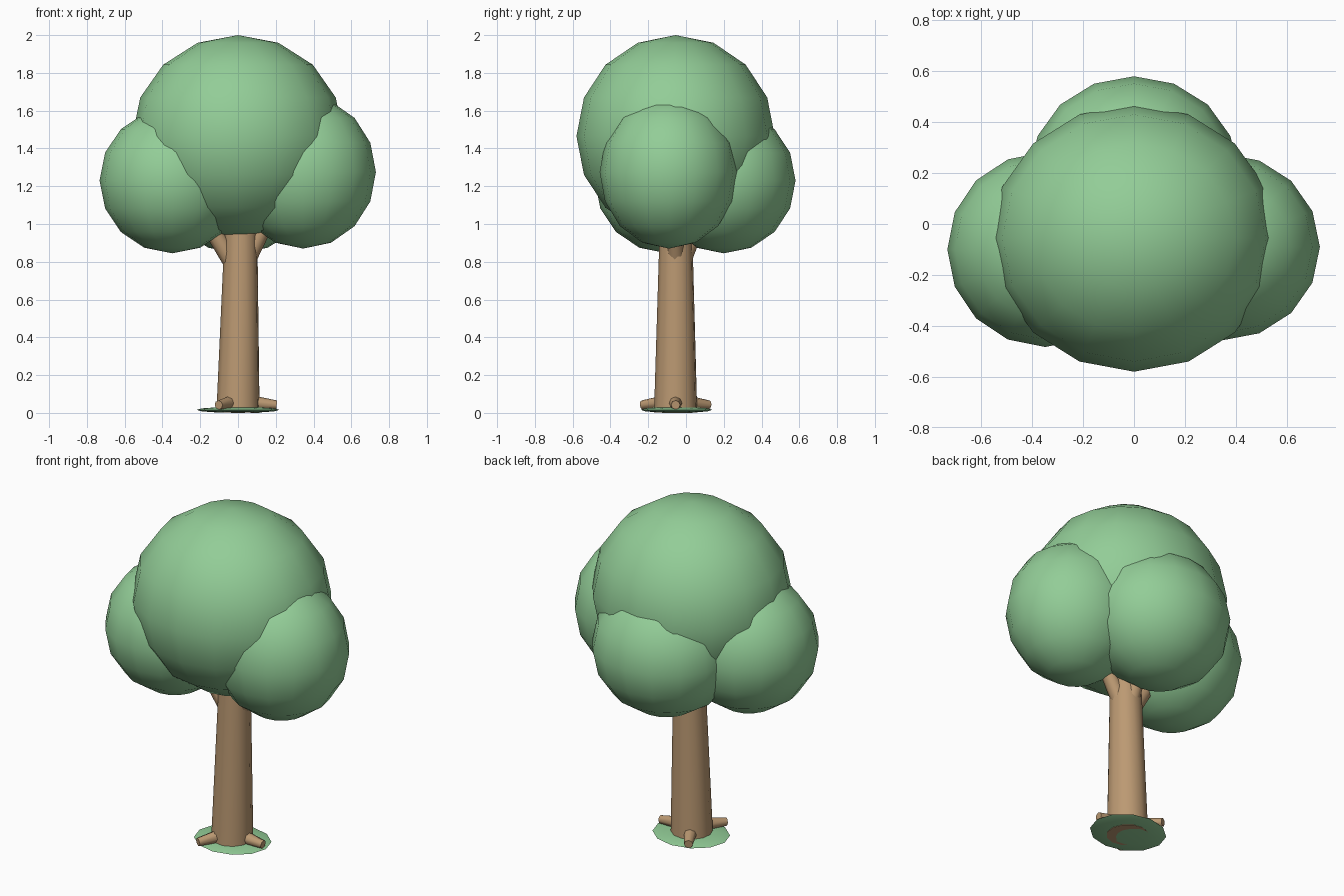
import bpy, math
from mathutils import Vector

default = bpy.data.objects.get("Cube")
if default:
    bpy.data.objects.remove(default, do_unlink=True)


def material(name, colour):
    m = bpy.data.materials.new(name)
    m.use_nodes = True
    m.diffuse_color = colour
    m.node_tree.nodes["Principled BSDF"].inputs["Base Color"].default_value = colour
    return m


LEAF = material("leaf_green", (0.29, 0.61, 0.31, 1))
BARK = material("bark_brown", (0.50, 0.32, 0.17, 1))


def finish(name, mat, angle):
    ob = bpy.context.object
    ob.name = name
    ob.data.materials.append(mat)
    bpy.ops.object.transform_apply(location=False, rotation=True, scale=True)
    bpy.ops.object.shade_smooth_by_angle(angle=math.radians(angle))
    return ob


def ball(name, centre, radii, segments=16, rings=8):
    bpy.ops.mesh.primitive_uv_sphere_add(segments=segments, ring_count=rings,
                                         radius=1, location=centre)
    bpy.context.object.scale = radii
    return finish(name, LEAF, 60)


def limb(name, start, end, r1, r2, sides=8):
    a, b = Vector(start), Vector(end)
    bpy.ops.mesh.primitive_cone_add(vertices=sides, radius1=r1, radius2=r2,
                                    depth=(b - a).length, location=(a + b) / 2)
    bpy.context.object.rotation_euler = (b - a).to_track_quat('Z', 'Y').to_euler()
    return finish(name, BARK, 50)


# Foliage
ball("crown_main", (0, -0.055, 1.465), (0.56, 0.525, 0.535))
ball("crown_left", (0.345, -0.09, 1.275), (0.385, 0.367, 0.405))
ball("crown_right", (-0.348, -0.1, 1.23), (0.385, 0.383, 0.385))
ball("crown_back", (0, 0.2, 1.23), (0.41, 0.38, 0.385))

# Trunk and the branches that enter the foliage
limb("trunk", (0, -0.055, 0.002), (0.018, -0.053, 1.1), 0.115, 0.083, 12)
limb("branch_left", (0.015, -0.05, 0.74), (0.22, -0.07, 1.15), 0.047, 0.04)
limb("branch_right", (0, -0.05, 0.75), (-0.25, -0.08, 1.15), 0.05, 0.04)
limb("branch_back", (0.01, -0.05, 0.72), (0.01, 0.11, 1.12), 0.045, 0.04)

# Roots spread evenly round the base
for name, turn in (("left", 0), ("back", 120), ("front", 240)):
    d = Vector((math.cos(math.radians(turn)), math.sin(math.radians(turn)), 0))
    foot = Vector((0, -0.055, 0))
    limb("root_" + name, foot + d * 0.05 + Vector((0, 0, 0.057)),
         foot + d * 0.205 + Vector((0, 0, 0.042)), 0.04, 0.024)

# Thin grass patch
ball("grass_patch", (0, -0.05, 0.016), (0.22, 0.19, 0.016), 12, 6)
